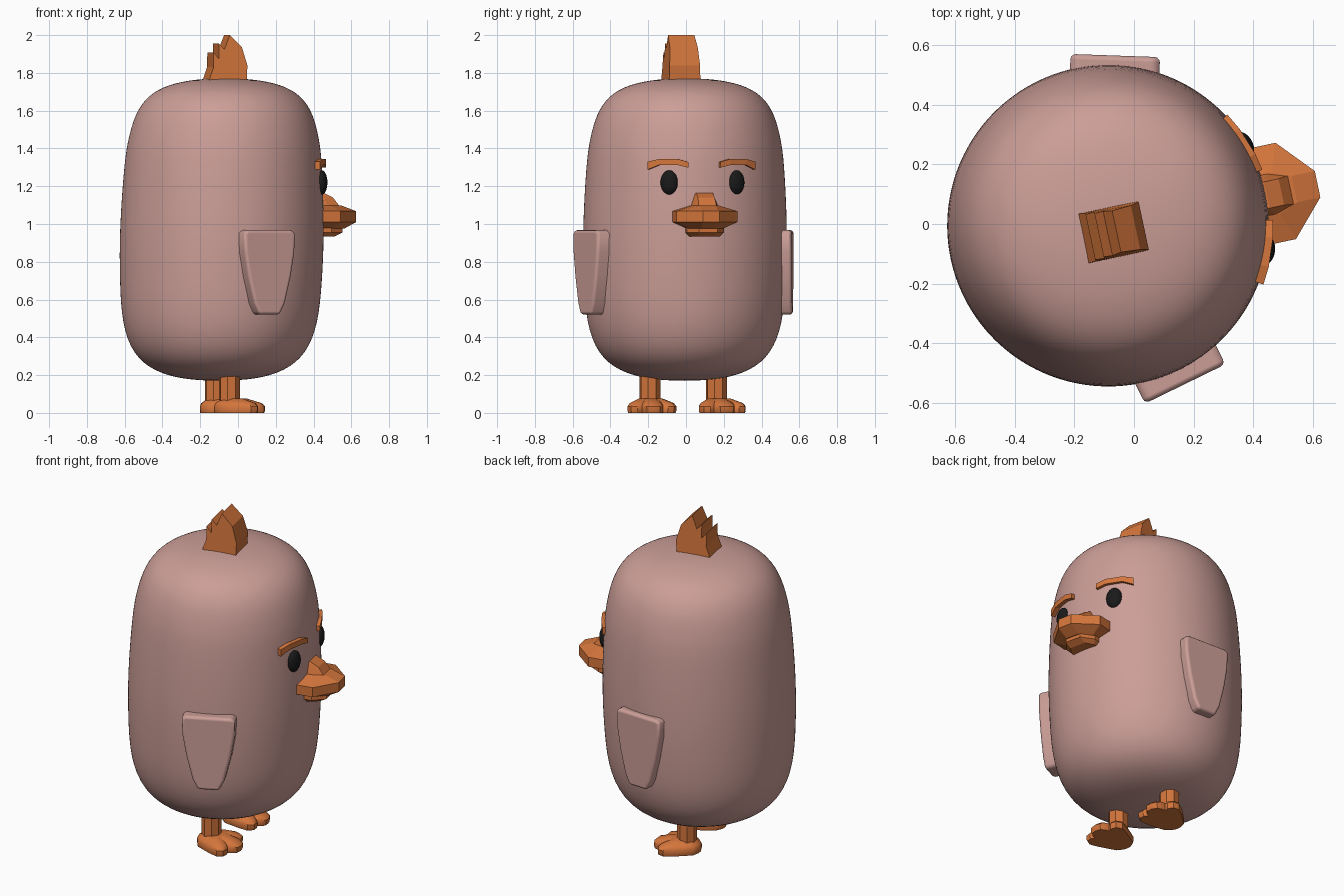
import bpy, bmesh
from math import sin, cos, pi, radians
from mathutils import Matrix, Vector

if "Cube" in bpy.data.objects:
    bpy.data.objects.remove(bpy.data.objects["Cube"])

# The bird is modelled facing local +x, then turned and moved into place
PLACE = Matrix.Translation((-0.083, -0.015, 0)) @ Matrix.Rotation(radians(12), 4, 'Z')


def material(name, rgb):
    m = bpy.data.materials.new(name)
    m.diffuse_color = (*rgb, 1)
    m.use_nodes = True
    m.node_tree.nodes["Principled BSDF"].inputs["Base Color"].default_value = m.diffuse_color
    return m


PINK = material("pink", (0.60, 0.34, 0.31))
ORANGE = material("orange", (0.66, 0.18, 0.045))
BLACK = material("black", (0.01, 0.01, 0.01))


def finish(name, bm, mat, smooth=False):
    bmesh.ops.recalc_face_normals(bm, faces=bm.faces)
    me = bpy.data.meshes.new(name)
    bm.to_mesh(me)
    bm.free()
    me.transform(PLACE)
    me.materials.append(mat)
    for p in me.polygons:
        p.use_smooth = smooth
    ob = bpy.data.objects.new(name, me)
    bpy.context.collection.objects.link(ob)
    return ob


def loft(name, rings, mat, smooth=False):
    """Skin a list of equal closed rings and cap both ends."""
    bm = bmesh.new()
    vs = [[bm.verts.new(p) for p in r] for r in rings]
    n = len(rings[0])
    for a, b in zip(vs, vs[1:]):
        for i in range(n):
            j = (i + 1) % n
            bm.faces.new((a[i], a[j], b[j], b[i]))
    bm.faces.new(vs[0])
    bm.faces.new(vs[-1])
    return finish(name, bm, mat, smooth)


def polar(deg, r, z, u=0):
    """Point at angle and radius around the body, slid by u along the tangent."""
    a = radians(deg)
    return (r * cos(a) - u * sin(a), r * sin(a) + u * cos(a), z)


def smooth_by_angle(ob, deg):
    bpy.ops.object.select_all(action='DESELECT')
    ob.select_set(True)
    bpy.context.view_layer.objects.active = ob
    bpy.ops.object.shade_smooth_by_angle(angle=radians(deg))


# Body: round-shouldered barrel
profile = [(0.03, 0.17), (0.2, 0.178), (0.35, 0.222), (0.46, 0.31), (0.522, 0.47),
           (0.538, 0.7), (0.545, 0.97), (0.525, 1.34), (0.507, 1.45), (0.475, 1.58),
           (0.41, 1.68), (0.3, 1.74), (0.15, 1.767), (0.03, 1.771)]
rings = [[(r * cos(2 * pi * i / 40) + 0.02 * (z - 0.97), r * sin(2 * pi * i / 40) + 0.01, z)
          for i in range(40)] for r, z in profile]
body = loft("body", rings, PINK, True)
sub = body.modifiers.new("subdivision", 'SUBSURF')
sub.levels = sub.render_levels = 2


# Beak: three stacked faceted pieces
def beak_ring(z, side, side_x, tip, tip_x, back=0.45):
    return [(back, -side, z), (side_x, -side, z), (tip_x, -tip, z),
            (tip_x, tip, z), (side_x, side, z), (back, side, z)]


loft("upper_beak", [beak_ring(0.975, 0.09, 0.58, 0.04, 0.65), beak_ring(1.01, 0.165, 0.605, 0.045, 0.714),
                    beak_ring(1.068, 0.165, 0.605, 0.045, 0.714), beak_ring(1.098, 0.07, 0.57, 0.045, 0.635)], ORANGE)
loft("beak_ridge", [beak_ring(1.08, 0.075, 0.56, 0.05, 0.635),
                    beak_ring(1.14, 0.055, 0.54, 0.045, 0.59),
                    beak_ring(1.165, 0.048, 0.51, 0.045, 0.54)], ORANGE)
loft("lower_beak", [beak_ring(0.935, 0.08, 0.55, 0.05, 0.6),
                    beak_ring(0.955, 0.1, 0.57, 0.05, 0.64),
                    beak_ring(0.985, 0.1, 0.57, 0.05, 0.64)], ORANGE)

# Head tuft: spiked profile, narrower toward the tips
tuft = [(-0.115, 1.73), (-0.08, 1.83), (-0.08, 1.908), (-0.05, 1.875), (-0.05, 1.955),
        (-0.02, 1.925), (0.01, 2.0), (0.075, 1.935), (0.103, 1.84), (0.098, 1.73)]
loft("head_tuft", [[(x + 0.012, s * (0.085 - 0.07 * max(0, z - 1.8)) - 0.015, z) for x, z in tuft]
                   for s in (-1, 1)], ORANGE)

wing_shape = [(-0.135, 0.968), (0.135, 0.968), (0.15, 0.95), (0.147, 0.85), (0.125, 0.72), (0.09, 0.58),
              (0.06, 0.52), (-0.06, 0.52), (-0.09, 0.58), (-0.125, 0.72), (-0.147, 0.85), (-0.15, 0.95)]
brow_shape = [(9, 1.298, 1.328), (15, 1.312, 1.344), (25.5, 1.312, 1.344), (32, 1.288, 1.33)]

# Foot outline half: (angle, radius) from the middle toe round to the heel
toes = [(0, 0.19), (11, 0.185), (18, 0.165), (23, 0.145), (29, 0.165), (40, 0.178),
        (52, 0.165), (66, 0.125), (95, 0.088), (130, 0.085), (160, 0.082)]
outline = toes + [(180, 0.082)] + [(-a, r) for a, r in reversed(toes[1:])]

for s, side in ((1, "left"), (-1, "right")):
    # Wing: rounded flat paddle on the flank
    wing = loft(side + "_wing", [[polar(s * 76, r, z, u) for u, z in wing_shape]
                                 for r in (0.48, 0.58)], PINK, True)
    bev = wing.modifiers.new("bevel", 'BEVEL')
    bev.width, bev.segments, bev.harden_normals = 0.018, 3, True
    bev.limit_method, bev.angle_limit = 'ANGLE', radians(50)

    # Eyebrow: short faceted arch wrapped round the head
    loft(side + "_eyebrow", [[polar(s * a, 0.5, lo), polar(s * a, 0.55, lo),
                              polar(s * a, 0.55, hi), polar(s * a, 0.5, hi)]
                             for a, lo, hi in brow_shape], ORANGE)

    # Eye: flattened oval
    bm = bmesh.new()
    place = (Matrix.Translation(polar(s * 20, 0.533, 1.22)) @ Matrix.Rotation(radians(s * 20), 4, 'Z')
             @ Matrix.Diagonal((0.028, 0.046, 0.064, 1)))
    bmesh.ops.create_uvsphere(bm, u_segments=24, v_segments=14, radius=1, matrix=place)
    finish(side + "_eye", bm, BLACK, True)

    # Leg: octagonal post
    leg = [(0.056 * cos(pi * (i + 0.5) / 4), s * 0.18 + 0.056 * sin(pi * (i + 0.5) / 4)) for i in range(8)]
    loft(side + "_leg", [[(x, y, z) for x, y in leg] for z in (0.04, 0.28)], ORANGE)

    # Foot: three-toed pad rising toward the leg, turned slightly outward
    foot = loft(side + "_foot", [[(k * r * cos(radians(a + s * 6)), s * 0.18 + k * r * sin(radians(a + s * 6)), z)
                                  for a, r in outline]
                                 for k, z in ((0.97, 0), (1, 0.012), (1, 0.035), (0.9, 0.052), (0.5, 0.075))], ORANGE)
    smooth_by_angle(foot, 35)
